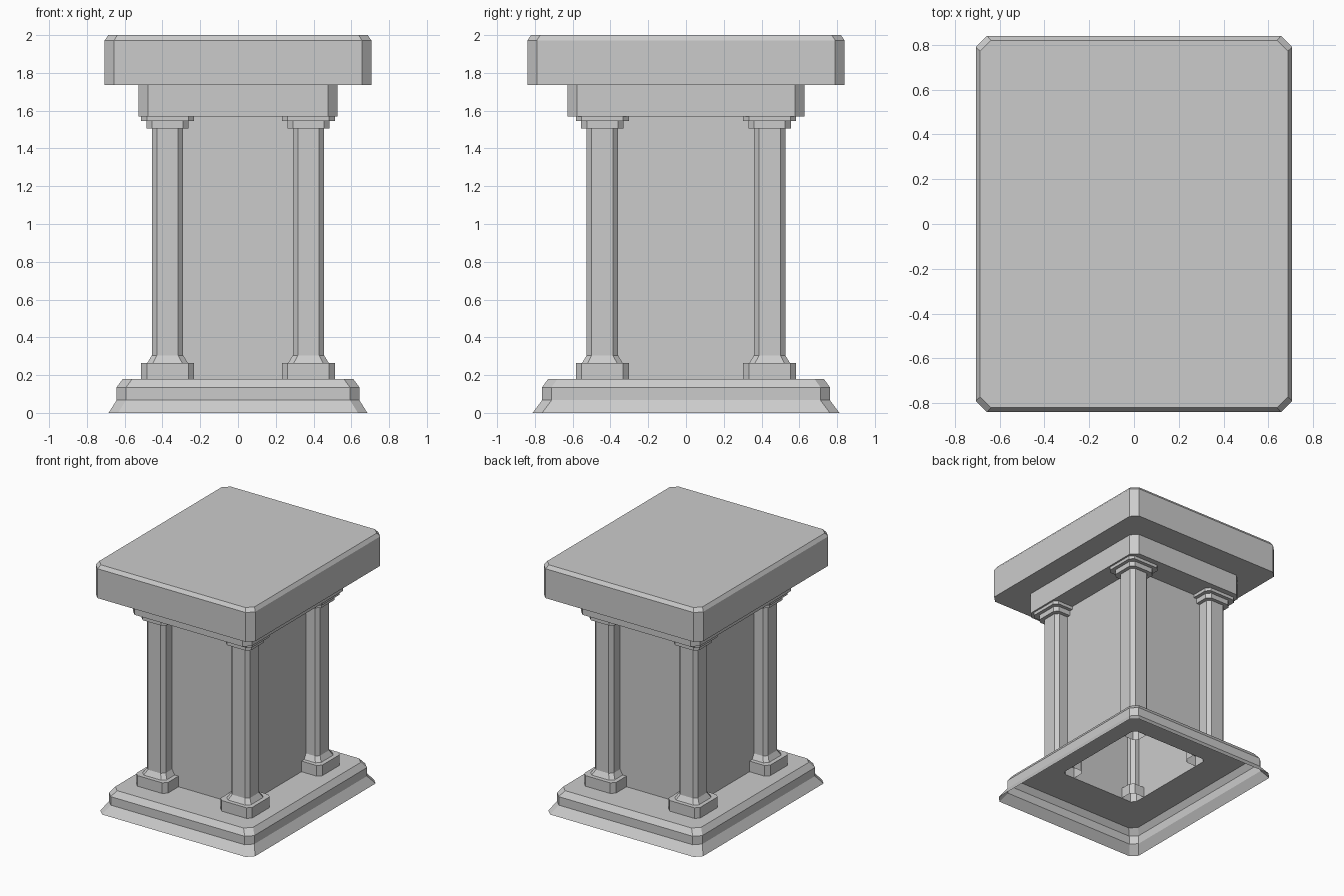
import bpy

if "Cube" in bpy.data.objects:
    bpy.data.objects.remove(bpy.data.objects["Cube"])


def octagon(hx, hy, c):
    """Rectangle with cut corners, counter-clockwise."""
    return [(hx, c - hy), (hx, hy - c), (hx - c, hy), (c - hx, hy),
            (-hx, hy - c), (-hx, c - hy), (c - hx, -hy), (hx - c, -hy)]


def loft(name, levels, at=(0, 0), cap_top=False):
    """Skin a stack of (half_x, half_y, corner_cut, z) outlines."""
    verts, faces = [], []
    for hx, hy, c, z in levels:
        verts += [(x, y, z) for x, y in octagon(hx, hy, c)]
    for k in range(len(levels) - 1):
        a, b = 8 * k, 8 * k + 8
        for i in range(8):
            j = (i + 1) % 8
            faces.append((a + i, a + j, b + j, b + i))
    if cap_top:
        faces.append(tuple(range(len(verts) - 8, len(verts))))
    mesh = bpy.data.meshes.new(name)
    mesh.from_pydata(verts, [], faces)
    obj = bpy.data.objects.new(name, mesh)
    obj.location = (at[0], at[1], 0)
    bpy.context.collection.objects.link(obj)
    return obj


CORE = (0.35, 0.42, 0.03)

# Hollow stepped base, open underneath, with a ledge running in to the core
loft("stepped_base", [
    (0.685, 0.812, 0.05, 0.0),
    (0.643, 0.762, 0.05, 0.067),
    (0.643, 0.762, 0.05, 0.135),
    (0.61, 0.73, 0.05, 0.18),
    (*CORE, 0.18)])

# Central block walls
loft("core_block", [(*CORE, 0.18), (*CORE, 1.57)])

# Stepped top: lower tier, overhanging slab, chamfered upper edge
loft("top_slab", [
    (*CORE, 1.57),
    (0.527, 0.627, 0.05, 1.57),
    (0.527, 0.627, 0.05, 1.737),
    (0.706, 0.84, 0.05, 1.737),
    (0.706, 0.84, 0.05, 1.972),
    (0.687, 0.82, 0.048, 2.0)], cap_top=True)

# Four corner columns: plinth, flared foot, shaft and two-step capital
COLUMN = [(0.14, 0.03, 0.18), (0.14, 0.03, 0.265),
          (0.107, 0.03, 0.265), (0.083, 0.027, 0.305),
          (0.083, 0.027, 1.505), (0.112, 0.03, 1.505),
          (0.112, 0.03, 1.545), (0.14, 0.03, 1.545),
          (0.14, 0.03, 1.57)]
for side, sx in (("left", -1), ("right", 1)):
    for end, sy in (("front", -1), ("back", 1)):
        loft(f"{end}_{side}_column", [(h, h, c, z) for h, c, z in COLUMN],
             at=(sx * 0.373, sy * 0.443))
